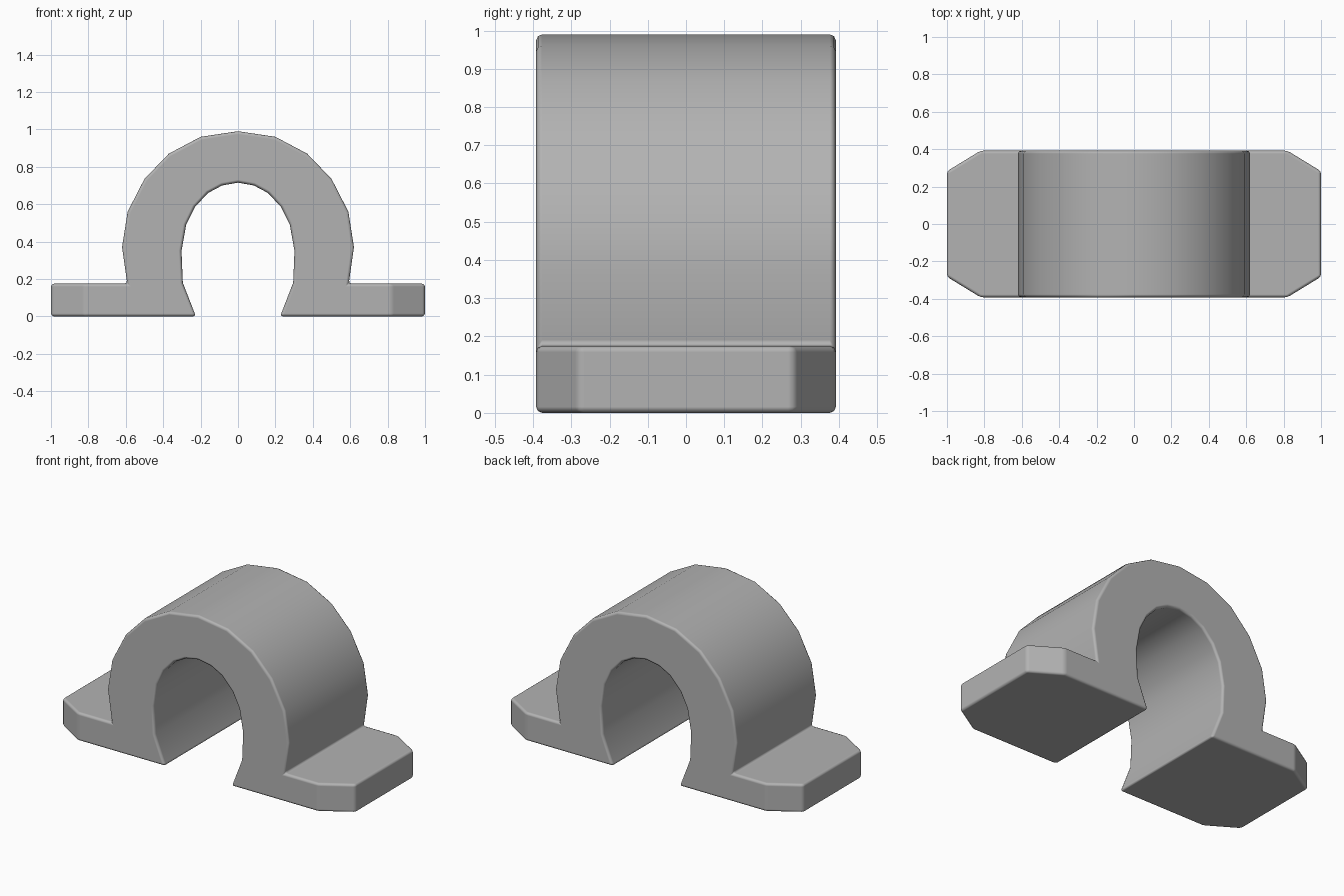
import bpy
import bmesh
import math
from mathutils import Vector

cube = bpy.data.objects.get("Cube")
if cube:
    bpy.data.objects.remove(cube, do_unlink=True)

DEPTH = 0.392  # half the width of the clamp

# One flat grey for the whole part
grey = bpy.data.materials.new("grey")
grey.use_nodes = True
colour = (0.45, 0.45, 0.45, 1)
grey.diffuse_color = colour
grey.node_tree.nodes["Principled BSDF"].inputs["Base Color"].default_value = colour

# Half profile (x, z): outer arch, foot, then inner opening
half = [(0, .99), (.20, .96), (.37, .87), (.50, .735), (.59, .56), (.62, .37),
        (.592, .175), (1, .175), (1, 0), (.225, 0), (.295, .18), (.302, .35),
        (.277, .49), (.23, .585), (.16, .66), (.085, .70), (0, .715)]
profile = half + [(-x, z) for x, z in reversed(half[1:-1])]

# Extrude the profile along y
bm = bmesh.new()
front = bm.faces.new([bm.verts.new((x, -DEPTH, z)) for x, z in profile])
extruded = bmesh.ops.extrude_face_region(bm, geom=[front], use_keep_orig=True)
moved = [g for g in extruded["geom"] if isinstance(g, bmesh.types.BMVert)]
bmesh.ops.translate(bm, verts=moved, vec=(0, 2 * DEPTH, 0))

# Slice off the four outer corners of the feet
for sx in (-1, 1):
    for sy in (-1, 1):
        cut = bmesh.ops.bisect_plane(
            bm, geom=bm.verts[:] + bm.edges[:] + bm.faces[:],
            plane_co=Vector((sx * .82, sy * DEPTH, 0)),
            plane_no=Vector((sx * .11, sy * .18, 0)), clear_outer=True)
        rim = [g for g in cut["geom_cut"] if isinstance(g, bmesh.types.BMEdge)]
        bmesh.ops.holes_fill(bm, edges=rim, sides=0)
bmesh.ops.recalc_face_normals(bm, faces=bm.faces[:])

mesh = bpy.data.meshes.new("pipe_clamp")
bm.to_mesh(mesh)
bm.free()
mesh.materials.append(grey)
clamp = bpy.data.objects.new("pipe_clamp", mesh)
bpy.context.collection.objects.link(clamp)

# Softened edges and smooth arch
bevel = clamp.modifiers.new("rounded_edges", 'BEVEL')
bevel.width = 0.016
bevel.segments = 2
bevel.limit_method = 'ANGLE'
bevel.angle_limit = math.radians(30)
bevel.harden_normals = True
bpy.context.view_layer.objects.active = clamp
clamp.select_set(True)
bpy.ops.object.shade_smooth_by_angle(angle=math.radians(50))
